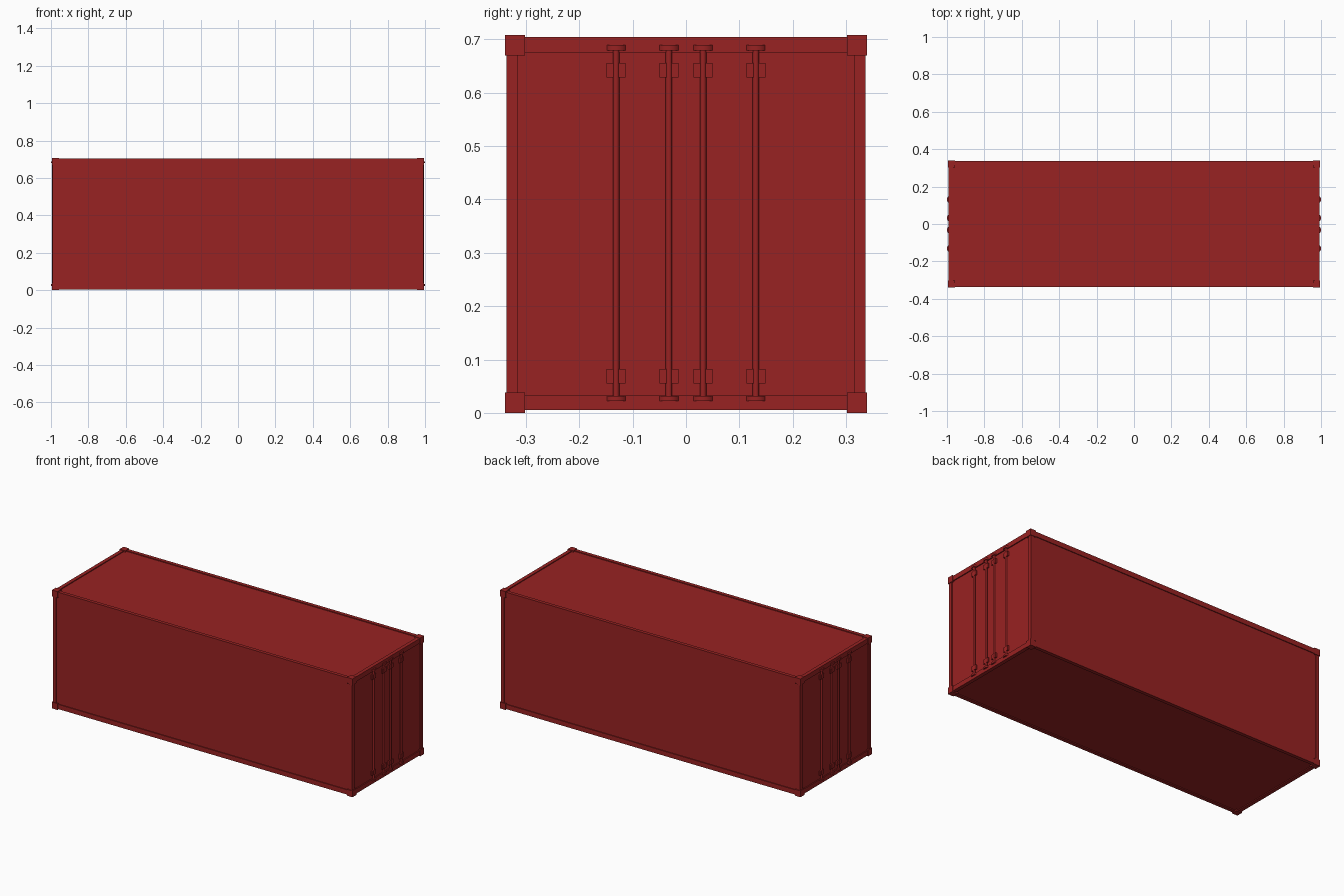
import bpy

if "Cube" in bpy.data.objects:
    bpy.data.objects.remove(bpy.data.objects["Cube"])

red = bpy.data.materials.new("red_paint")
red.diffuse_color = (0.314, 0.016, 0.016, 1)
red.use_nodes = True
red.node_tree.nodes["Principled BSDF"].inputs["Base Color"].default_value = red.diffuse_color


def box(name, x, y, z):
    """Box from (min, max) ranges on each axis."""
    bpy.ops.mesh.primitive_cube_add(size=1, location=[(a + b) / 2 for a, b in (x, y, z)])
    ob = bpy.context.object
    ob.name = name
    ob.scale = [abs(b - a) for a, b in (x, y, z)]
    bpy.ops.object.transform_apply(location=False, rotation=False, scale=True)
    ob.data.materials.append(red)


def rod(name, x, y, z0, z1, r):
    bpy.ops.mesh.primitive_cylinder_add(vertices=24, radius=r, depth=z1 - z0,
                                        location=(x, y, (z0 + z1) / 2))
    ob = bpy.context.object
    ob.name = name
    ob.data.materials.append(red)
    bpy.ops.object.shade_smooth_by_angle()


# Recessed wall, roof and floor panels
X, Y, Z0, Z1 = 0.991, 0.336, 0.005, 0.704
box("body_panels", (-0.985, 0.985), (-0.331, 0.331), (0.010, 0.699))

# Frame: long rails along both sides
for y in (-1, 1):
    box("bottom_side_rail", (-X, X), (y * 0.315, y * Y), (Z0, 0.033))
    box("top_side_rail", (-X, X), (y * 0.315, y * Y), (0.675, Z1))

for x in (-1, 1):
    # End rails
    box("bottom_end_rail", (x * 0.969, x * X), (-Y, Y), (Z0, 0.033))
    box("top_end_rail", (x * 0.969, x * X), (-Y, Y), (0.675, Z1))
    # Corner posts and castings
    for y in (-1, 1):
        box("corner_post", (x * 0.969, x * X), (y * 0.315, y * Y), (Z0, Z1))
        for z in (0, 0.67):
            box("corner_casting", (x * 0.958, x * 0.995), (y * 0.302, y * 0.339), (z, z + 0.038))
    # Door locking bars with round end cams and guide brackets
    for y in (-0.131, -0.032, 0.032, 0.131):
        rod("locking_bar", x * 0.989, y, 0.03, 0.681, 0.006)
        for z in (0.022, 0.679):
            rod("bar_cam", x * 0.978, y, z, z + 0.010, 0.022)
        for z in (0.055, 0.629):
            box("bar_bracket", (x * 0.97, x * 0.993), (y - 0.018, y + 0.018), (z, z + 0.027))
